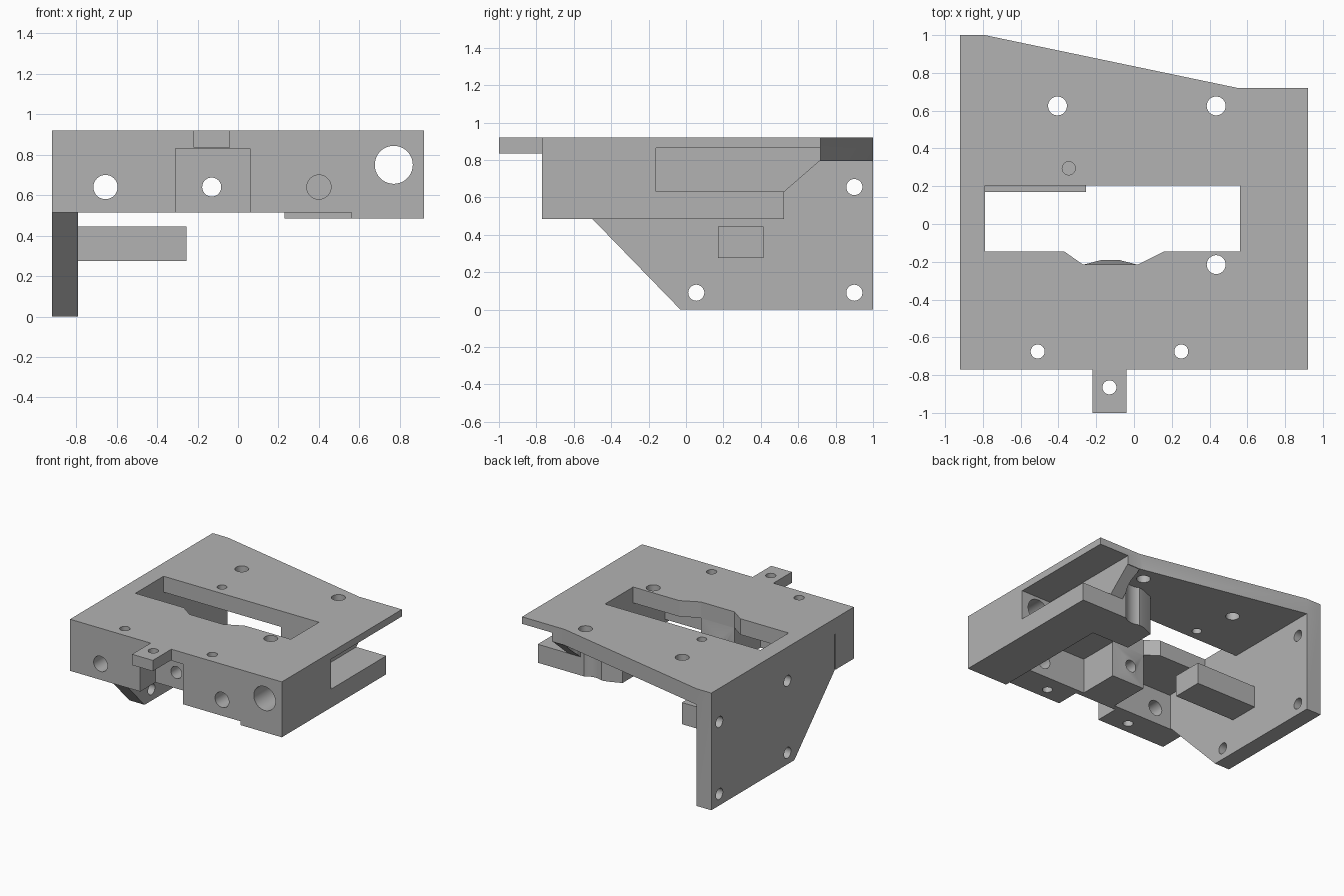
import bpy, bmesh, math

default_cube = bpy.data.objects.get("Cube")
if default_cube:
    bpy.data.objects.remove(default_cube, do_unlink=True)

grey = bpy.data.materials.new("machined_grey")
grey.use_nodes = True
grey.diffuse_color = (0.45, 0.45, 0.45, 1)
grey.node_tree.nodes["Principled BSDF"].inputs["Base Color"].default_value = (0.45, 0.45, 0.45, 1)


def place(axis, u, v, w):
    return {"x": (w, u, v), "y": (u, w, v), "z": (u, v, w)}[axis]


def loft(name, axis, low_pts, low, high_pts, high):
    """Solid between two outlines lying across the given axis."""
    bm = bmesh.new()
    a = [bm.verts.new(place(axis, u, v, low)) for u, v in low_pts]
    b = [bm.verts.new(place(axis, u, v, high)) for u, v in high_pts]
    bm.faces.new(a)
    bm.faces.new(b)
    for i in range(len(a)):
        j = (i + 1) % len(a)
        bm.faces.new((a[i], a[j], b[j], b[i]))
    bmesh.ops.recalc_face_normals(bm, faces=bm.faces)
    mesh = bpy.data.meshes.new(name)
    bm.to_mesh(mesh)
    bm.free()
    mesh.materials.append(grey)
    obj = bpy.data.objects.new(name, mesh)
    bpy.context.collection.objects.link(obj)
    return obj


def prism(name, axis, pts, low, high):
    return loft(name, axis, pts, low, pts, high)


def rect(u0, u1, v0, v1):
    return [(u0, v0), (u1, v0), (u1, v1), (u0, v1)]


def box(name, x, y, z):
    return prism(name, "z", rect(*x, *y), *z)


def hole(axis, u, v, r, low, high):
    steps = [math.tau * i / 40 for i in range(40)]
    return prism("hole_cutter", axis, [(u + r * math.cos(t), v + r * math.sin(t)) for t in steps], low, high)


def combine(target, tool, operation):
    """Apply one boolean and discard the helper."""
    mod = target.modifiers.new("combine", "BOOLEAN")
    mod.operation = operation
    mod.solver = "EXACT"
    mod.object = tool
    bpy.context.view_layer.update()
    graph = bpy.context.evaluated_depsgraph_get()
    result = bpy.data.meshes.new_from_object(target.evaluated_get(graph))
    target.modifiers.clear()
    target.data = result
    bpy.data.objects.remove(tool, do_unlink=True)


# Top plate with its slanted rear edge
bracket = prism("mounting_bracket", "z",
                [(-.92, -.77), (.92, -.77), (.92, .72), (.55, .72), (-.79, 1), (-.92, 1)], .795, .92)

# Boss outline under the plate
boss = [(.58, .205), (.23, .205), (.23, .46), (.33, .5), (.45, .525), (.58, .525)]

solids = [
    # Front rail, notched in the middle
    box("front_rail", (-.92, .6), (-.77, -.54), (.515, .9)),
    # Deep block along the left side
    box("side_block", (.56, .92), (-.77, .525), (.485, .9)),
    # Hanging side wall with a sloping front edge
    prism("side_wall", "x", [(1, 0), (-.03, 0), (-.53, .515), (-.53, .9), (1, .9)], -.92, -.79),
    # Slanted rib behind the pocket
    prism("pocket_rib", "x", [(.4, .63), (.525, .63), (.715, .795), (.715, .85), (.4, .85)], .55, .66),
    prism("rear_boss", "z", boss, .485, .85),
    # Small finger on the inner wall
    box("inner_finger", (-.85, -.255), (.17, .415), (.275, .445)),
    # Tab on the front edge
    box("front_tab", (-.22, -.04), (-1, -.7), (.835, .92)),
]
for solid in solids:
    combine(bracket, solid, "UNION")

# Recesses, pocket and window
opening = [(-.79, -.145), (-.37, -.145), (-.27, -.215), (.02, -.215), (.16, -.145),
           (.56, -.145), (.56, .205), (-.79, .205)]
cuts = [
    prism("window_cutter", "z", opening, .6, 1),
    box("notch_cutter", (-.31, .06), (-.9, -.58), (.4, .83)),
    box("pocket_cutter", (.66, 1), (-.16, .9), (.63, .865)),
    hole("z", .435, .625, .13, .4, .795),
]
for cut in cuts:
    combine(bracket, cut, "DIFFERENCE")

# Central nut block with a shallow tapered nose
combine(bracket, box("nut_block", (-.27, .02), (-.56, -.215), (.515, .9)), "UNION")
combine(bracket, loft("nut_nose", "y", rect(-.27, .02, .515, .795), -.216,
                      rect(-.17, -.08, .58, .7), -.19), "UNION")

# Holes through the plate, the front and the side wall
for x, y, r in [(-.405, .625, .05), (.435, .625, .05), (.435, -.215, .05), (-.345, .295, .035),
                (-.51, -.675, .037), (.25, -.675, .037), (-.13, -.865, .037)]:
    combine(bracket, hole("z", x, y, r, .4, 1), "DIFFERENCE")
for x, z, r, end in [(-.655, .64, .06, -.4), (-.13, .64, .047, -.1), (.4, .64, .06, -.4), (.77, .75, .094, 0)]:
    combine(bracket, hole("y", x, z, r, -.9, end), "DIFFERENCE")
for y in (.055, .9):
    for z in (.09, .655):
        combine(bracket, hole("x", y, z, .043, -1, -.7), "DIFFERENCE")

# Crisp edges, smooth bores
bpy.ops.object.select_all(action="DESELECT")
bracket.select_set(True)
bpy.context.view_layer.objects.active = bracket
bpy.ops.object.shade_smooth_by_angle(angle=math.radians(25))
